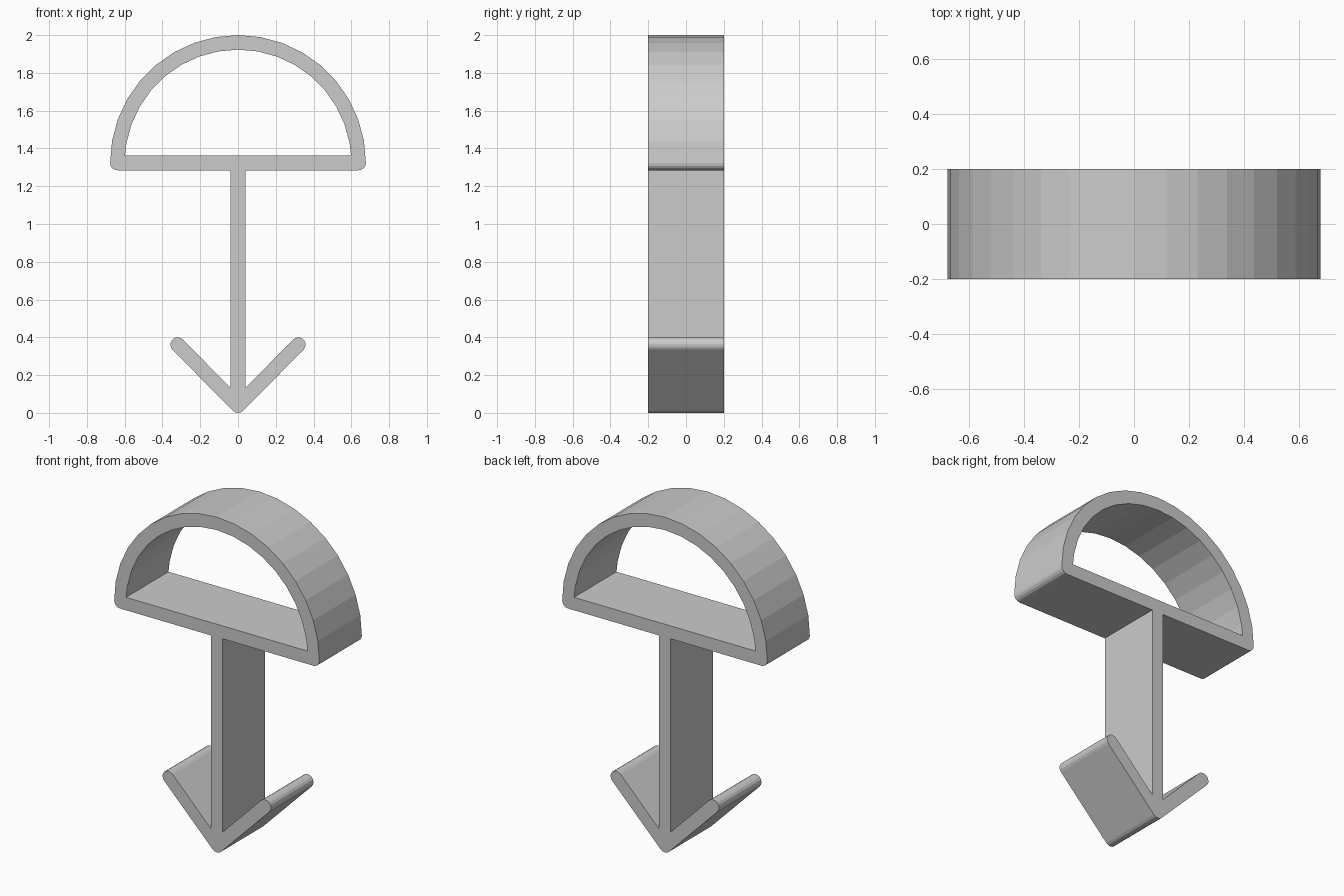
import bpy
from math import sin, cos, radians, sqrt

cube = bpy.data.objects.get("Cube")
if cube:
    bpy.data.objects.remove(cube)

R = 0.0385          # half thickness of every wall
DEPTH = 0.2         # half depth
BOW = 0.677         # outer radius of the bow
BOW_Z = 1.323       # height of the bow centre


def arc(cx, cz, radius, start, end, steps):
    angles = [radians(start + (end - start) * i / steps) for i in range(steps + 1)]
    return [(cx + radius * cos(a), cz + radius * sin(a)) for a in angles]


def mirrored(half):
    """Close a right-hand half outline with its mirror image."""
    return half + [(-x, z) for x, z in reversed(half) if x > 1e-6]


# Outer outline, right half, from the tip up to the crown of the bow
outline = mirrored(
    arc(0, R, R, -90, -45, 2)                                # rounded tip
    + arc(0.3195, R + 0.323, R, -45, 135, 8)                 # barb end
    + [(R, R * (2 + sqrt(2))), (R, BOW_Z - R)]               # barb root, stem
    + arc(BOW - R, BOW_Z, R, -90, 0, 4)                      # bar corner
    + arc(0, BOW_Z, BOW, 0, 90, 9)[1:]                       # bow
)

# Opening between the bow and the bar
inner = BOW - 2 * R
opening = mirrored([(sqrt(inner ** 2 - R ** 2), BOW_Z + R)]
                   + arc(0, BOW_Z, inner, 10, 90, 8))

# Extrude the filled profile
curve = bpy.data.curves.new("profile", "CURVE")
curve.dimensions = "2D"
curve.fill_mode = "BOTH"
curve.extrude = DEPTH
for points in (outline, opening):
    spline = curve.splines.new("POLY")
    spline.points.add(len(points) - 1)
    for p, (x, z) in zip(spline.points, points):
        p.co = (x, z, 0, 1)
    spline.use_cyclic_u = True

part = bpy.data.objects.new("bow_stem_and_barbs", curve)
part.rotation_euler.x = radians(90)
bpy.context.collection.objects.link(part)
bpy.ops.object.select_all(action="DESELECT")
part.select_set(True)
bpy.context.view_layer.objects.active = part
bpy.ops.object.convert(target="MESH")
part = bpy.context.object
bpy.ops.object.transform_apply(location=False, rotation=True, scale=False)
bpy.ops.object.mode_set(mode="EDIT")
bpy.ops.mesh.select_all(action="SELECT")
bpy.ops.mesh.remove_doubles(threshold=0.0001)
bpy.ops.mesh.normals_make_consistent(inside=False)
bpy.ops.object.mode_set(mode="OBJECT")
bpy.ops.object.shade_flat()

# Single plain grey
grey = bpy.data.materials.new("light grey")
grey.use_nodes = True
color = (0.6, 0.6, 0.6, 1)
grey.diffuse_color = color
grey.node_tree.nodes["Principled BSDF"].inputs["Base Color"].default_value = color
part.data.materials.clear()
part.data.materials.append(grey)
